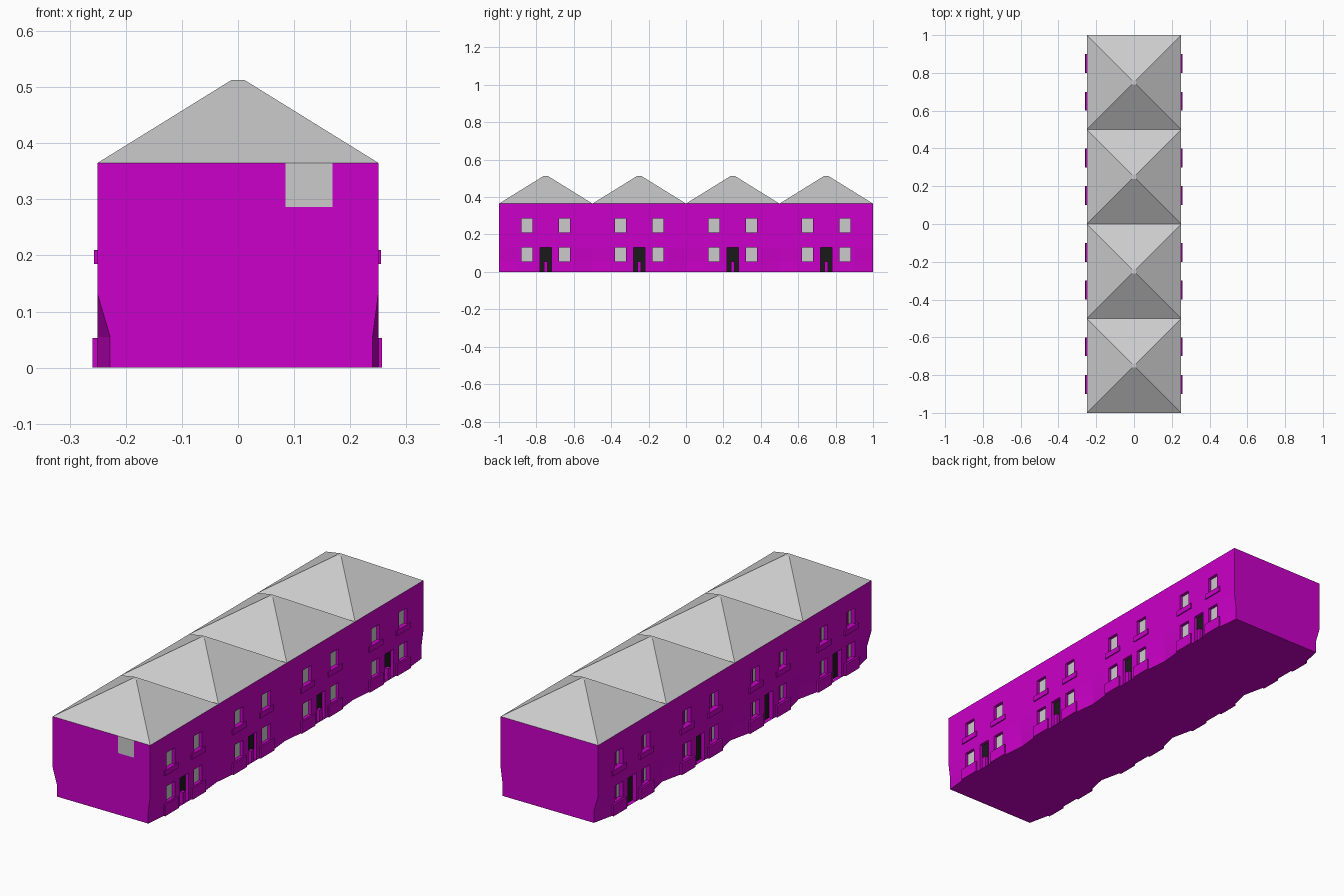
import bpy

if "Cube" in bpy.data.objects:
    bpy.data.objects.remove(bpy.data.objects["Cube"])

CENTRES = [-0.75, -0.25, 0.25, 0.75]
HALF, EAVES, TOP = 0.25, 0.365, 0.513
YS = [-0.25, -0.15, -0.13, -0.07, -0.03, 0.03, 0.07, 0.13, 0.15, 0.25]
ZS = [0, 0.055, 0.13, 0.21, 0.285, EAVES]
INSET = {1: 0.01, -1: 0.022}      # pinched wall foot at the party lines
SILL_OUT = {1: 0.257, -1: 0.259}
DEPTH = {1: 0.015, -1: 0.02}


def material(name, colour):
    m = bpy.data.materials.new(name)
    m.diffuse_color = colour
    m.use_nodes = True
    m.node_tree.nodes["Principled BSDF"].inputs["Base Color"].default_value = m.diffuse_color
    return m


MAGENTA = material("magenta", (0.6, 0.0, 0.58, 1))
BLACK = material("black", (0.01, 0.01, 0.01, 1))


def make(name, polys, mat=None):
    """Build one object from polygons, welding shared corners."""
    index, faces = {}, []
    for p in polys:
        keys = [tuple(round(c, 5) for c in v) for v in p]
        faces.append([index.setdefault(k, len(index)) for k in keys])
    me = bpy.data.meshes.new(name)
    me.from_pydata(list(index), [], faces)
    if mat:
        me.materials.append(mat)
    ob = bpy.data.objects.new(name, me)
    bpy.context.collection.objects.link(ob)
    return ob


def box(x0, x1, y0, y1, z0, z1):
    x0, x1 = sorted((x0, x1))
    a, b, c, d = [(x, y, z0) for x, y in ((x0, y0), (x1, y0), (x1, y1), (x0, y1))]
    e, f, g, h = [(v[0], v[1], z1) for v in (a, b, c, d)]
    return [[d, c, b, a], [e, f, g, h], [a, b, f, e], [b, c, g, f], [c, d, h, g], [d, a, e, h]]


def wall_x(s, y, z):
    pinch = INSET[s] if abs(y) > 0.24 and z < 0.06 else 0
    return s * (HALF - pinch)


def turn(s, poly):
    return poly if s > 0 else poly[::-1]


walls, panes, doors, sills, steps, roof = [], [], [], [], [], []

# openings of one house: y0, y1, z0, z1, target list
OPENINGS = [(c - 0.03, c + 0.03, z, z + 0.075, panes) for c in (-0.1, 0.1) for z in (0.055, 0.21)]
OPENINGS.append((-0.03, 0.03, 0, 0.13, doors))

for cy in CENTRES:
    for s in (1, -1):
        # wall cells, leaving out the openings
        for y0, y1 in zip(YS, YS[1:]):
            for z0, z1 in zip(ZS, ZS[1:]):
                ym, zm = (y0 + y1) / 2, (z0 + z1) / 2
                if any(a < ym < b and c < zm < d for a, b, c, d, _ in OPENINGS):
                    continue
                walls.append(turn(s, [(wall_x(s, y, z), cy + y, z)
                                      for y, z in ((y0, z0), (y1, z0), (y1, z1), (y0, z1))]))
        # reveals, window panes and doors
        for y0, y1, z0, z1, target in OPENINGS:
            ring = [(y0, z0), (y1, z0), (y1, z1), (y0, z1)]
            outer = [(s * HALF, cy + y, z) for y, z in ring]
            inner = [(s * (HALF - DEPTH[s]), cy + y, z) for y, z in ring]
            for i in range(4):
                j = (i + 1) % 4
                walls.append(turn(s, [outer[i], outer[j], inner[j], inner[i]]))
            target.append(turn(s, inner))
        # sills: full-height aprons below, ledges above
        for c in (-0.1, 0.1):
            y0, y1 = cy + c - 0.05, cy + c + 0.05
            sills += box(s * 0.245, s * SILL_OUT[s], y0, y1, 0, 0.053)
            sills += box(s * 0.245, s * (SILL_OUT[s] - 0.002), y0, y1, 0.185, 0.21)
    # door post on the right side
    steps += box(0.234, 0.25, cy - 0.01, cy + 0.01, 0, 0.055)
    # floor of the house
    edge = [(wall_x(1, y, 0), cy + y, 0) for y in YS]
    edge += [(wall_x(-1, y, 0), cy + y, 0) for y in YS[::-1]]
    walls.append(edge[::-1])
    # hipped roof with a tiny flat top
    low, high = [[(x * r, cy + y * r, z) for x, y in ((-1, -1), (1, -1), (1, 1), (-1, 1))]
                 for r, z in ((HALF, EAVES), (0.011, TOP))]
    roof += [[low[i], low[(i + 1) % 4], high[(i + 1) % 4], high[i]] for i in range(4)] + [high]

# end walls follow the pinched profile
right = [(wall_x(1, 0.25, z), z) for z in ZS]
left = [(wall_x(-1, 0.25, z), z) for z in ZS[::-1]]
walls.append([(x, -1, z) for x, z in right + left])
walls.append([(x, 1, z) for x, z in right + left][::-1])

make("walls", walls, MAGENTA)
make("window_panes", panes)
make("doors", doors, BLACK)
make("window_sills", sills, MAGENTA)
make("door_posts", steps, MAGENTA)
make("roofs", roof)
# grey patch high on the front end wall
make("front_panel", box(0.085, 0.168, -1.001, -0.999, 0.286, EAVES))
# centre bars of the left windows
make("window_bars", [f for cy in CENTRES for c in (-0.1, 0.1) for z in (0.055, 0.21)
                     for f in box(-0.236, -0.229, cy + c - 0.004, cy + c + 0.004, z, z + 0.075)], MAGENTA)
